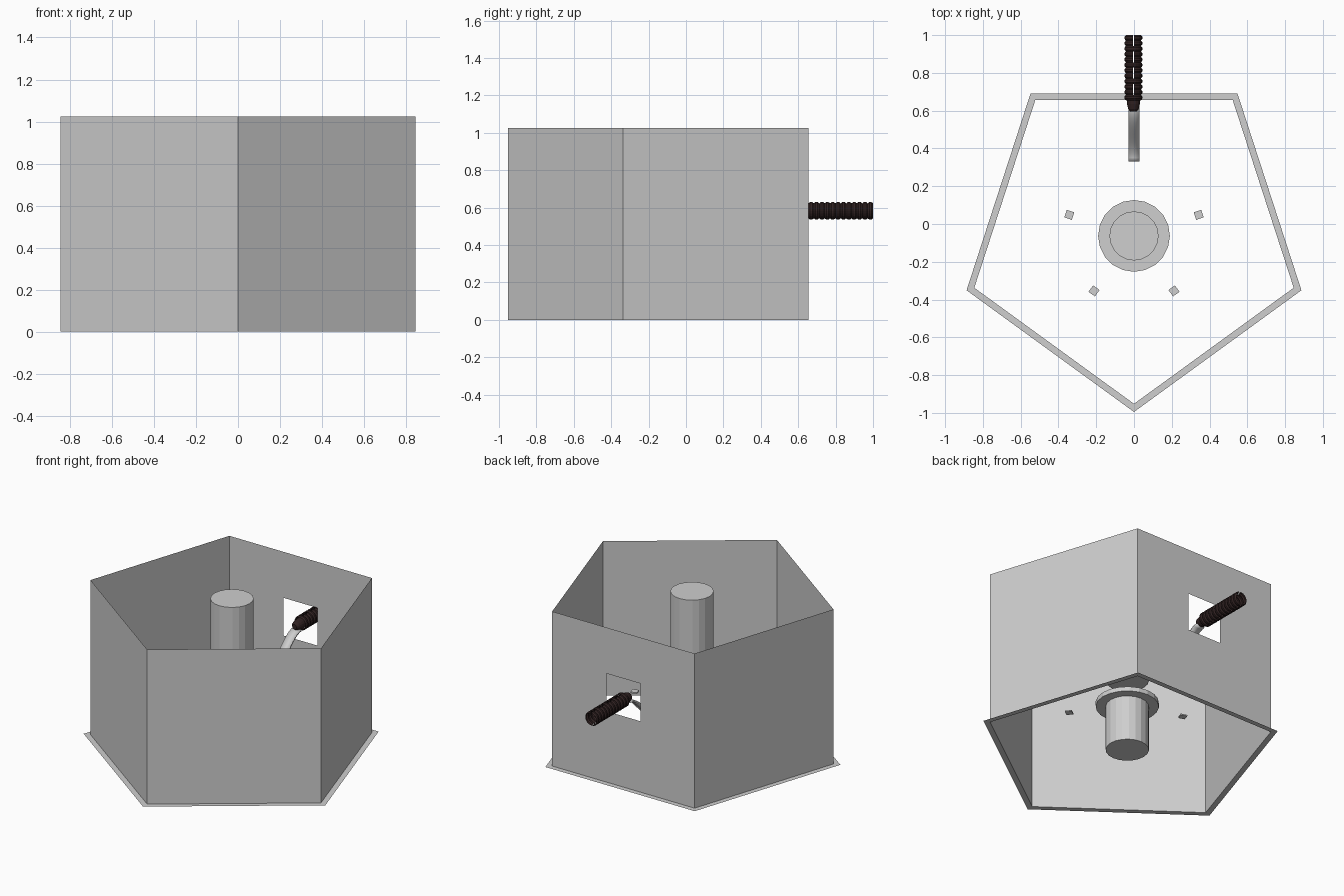
import bpy, bmesh, math
from mathutils import Vector

cube = bpy.data.objects.get("Cube")
if cube:
    bpy.data.objects.remove(cube)

CY = -0.063      # centre of the pentagon in y
TOP = 1.025      # wall height
LEVEL = 0.31     # height of collar and pads


def material(name, color):
    m = bpy.data.materials.new(name)
    m.use_nodes = True
    m.diffuse_color = (*color, 1)
    m.node_tree.nodes["Principled BSDF"].inputs["Base Color"].default_value = (*color, 1)
    return m


grey = material("pale_grey", (0.62, 0.62, 0.62))
brown = material("dark_brown", (0.03, 0.016, 0.016))


def finish(name, bm, mat):
    bmesh.ops.remove_doubles(bm, verts=bm.verts, dist=0.0001)
    mesh = bpy.data.meshes.new(name)
    bm.to_mesh(mesh)
    bm.free()
    mesh.materials.append(mat)
    ob = bpy.data.objects.new(name, mesh)
    bpy.context.collection.objects.link(ob)
    return ob


def quad(bm, *points):
    bm.faces.new([bm.verts.new(p) for p in points])


def ring(radius, z, sides=5):
    start = -math.pi / 2
    return [Vector((radius * math.cos(start + math.tau * k / sides),
                    CY + radius * math.sin(start + math.tau * k / sides), z))
            for k in range(sides)]


def cylinder(name, radius, z0, z1, sides=20):
    bm = bmesh.new()
    low, high = ring(radius, z0, sides), ring(radius, z1, sides)
    for k in range(sides):
        n = (k + 1) % sides
        quad(bm, low[k], low[n], high[n], high[k])
    quad(bm, *reversed(low))
    quad(bm, *high)
    return finish(name, bm, grey)


# Pentagonal wall, with a square opening in the back panel
bm = bmesh.new()
low, high = ring(0.889, 0), ring(0.889, TOP)
for k in (0, 1, 3, 4):
    n = (k + 1) % 5
    quad(bm, low[k], low[n], high[n], high[k])
half, back = low[2].x, low[2].y
xs = [half, 0.125, -0.125, -half]
zs = [0, 0.47, 0.72, TOP]
for i in range(3):
    for j in range(3):
        if (i, j) != (1, 1):
            quad(bm, (xs[i], back, zs[j]), (xs[i + 1], back, zs[j]),
                 (xs[i + 1], back, zs[j + 1]), (xs[i], back, zs[j + 1]))
finish("pentagon_wall", bm, grey)

# Flat flange around the foot of the wall
bm = bmesh.new()
outer = ring(0.932, 0)
for k in range(5):
    n = (k + 1) % 5
    quad(bm, outer[k], outer[n], low[n], low[k])
finish("foot_flange", bm, grey)

# Central column in two lengths with a collar
cylinder("lower_column", 0.13, 0, LEVEL)
cylinder("column_collar", 0.19, LEVEL - 0.01, LEVEL + 0.02)
cylinder("upper_column", 0.13, 0.48, TOP)

# Four small pads around the column
for k, degrees in enumerate((-126, -54, 18, 162)):
    a = math.radians(degrees)
    bpy.ops.mesh.primitive_cube_add(
        size=1, location=(0.36 * math.cos(a), CY + 0.36 * math.sin(a), LEVEL),
        rotation=(0, 0, a))
    pad = bpy.context.object
    pad.name = f"pad_{k + 1}"
    pad.scale = (0.042, 0.042, 0.008)
    pad.data.materials.append(grey)


# Ribbed spout: bulging hoops, some split along the top and bottom
def hoop_point(radius, a, y):
    return (-0.003 + radius * math.sin(a), y, 0.583 + radius * math.cos(a))


bm = bmesh.new()
HOOPS, STEPS = 12, 10
length = (1.0 - 0.655) / HOOPS
for h in range(HOOPS):
    gap = 0.07 if h % 3 else 0
    y = 0.655 + h * length
    profile = [(0.040, y), (0.047, y + length * 0.3),
               (0.047, y + length * 0.7), (0.040, y + length)]
    for side in (1, -1):
        for s in range(STEPS):
            a0, a1 = [side * (gap + (math.pi - 2 * gap) * t / STEPS) for t in (s, s + 1)]
            for (r0, y0), (r1, y1) in zip(profile, profile[1:]):
                quad(bm, hoop_point(r0, a0, y0), hoop_point(r0, a1, y0),
                     hoop_point(r1, a1, y1), hoop_point(r1, a0, y1))
bmesh.ops.recalc_face_normals(bm, faces=bm.faces)
finish("ribbed_spout", bm, brown)

# Rounded nozzle on the inner end of the spout
bm = bmesh.new()
profile = [(0.036, 0.665), (0.034, 0.635), (0.028, 0.61), (0.016, 0.595)]
for s in range(16):
    a0, a1 = math.tau * s / 16, math.tau * (s + 1) / 16
    for (r0, y0), (r1, y1) in zip(profile, profile[1:]):
        quad(bm, hoop_point(r0, a0, y0), hoop_point(r1, a0, y1),
             hoop_point(r1, a1, y1), hoop_point(r0, a1, y0))
quad(bm, *[hoop_point(0.016, math.tau * s / 16, 0.595) for s in range(16)])
bmesh.ops.recalc_face_normals(bm, faces=bm.faces)
finish("nozzle", bm, brown)

# Falling stream: a ribbon easing from the nozzle down toward the column
bm = bmesh.new()
N = 14
path = []
for i in range(N + 1):
    t = i / N
    path.append((0.62 - 0.29 * t, 0.565 - 0.19 * t * t * (3 - 2 * t)))
for (y0, z0), (y1, z1) in zip(path, path[1:]):
    quad(bm, (-0.03, y0, z0), (-0.03, y1, z1), (0.03, y1, z1), (0.03, y0, z0))
stream = finish("stream", bm, grey)
solid = stream.modifiers.new("thickness", 'SOLIDIFY')
solid.thickness = 0.012
for poly in stream.data.polygons:
    poly.use_smooth = True
